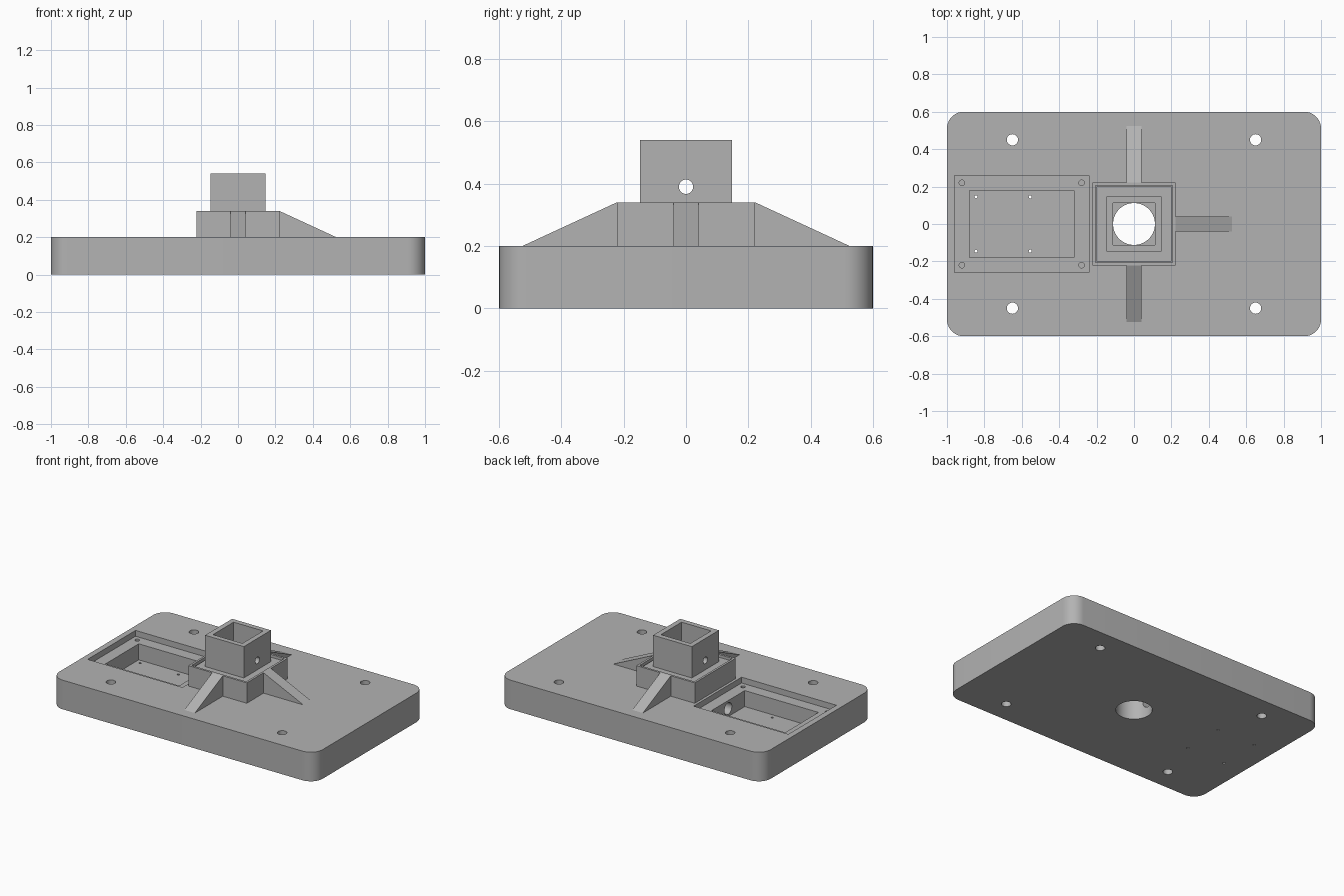
import bpy, bmesh, math
from mathutils import Matrix

cube = bpy.data.objects.get("Cube")
if cube:
    bpy.data.objects.remove(cube, do_unlink=True)

grey = bpy.data.materials.new("light_grey")
grey.use_nodes = True
colour = (0.45, 0.45, 0.45, 1)
grey.diffuse_color = colour
grey.node_tree.nodes["Principled BSDF"].inputs["Base Color"].default_value = colour


def finish(name, bm):
    bmesh.ops.recalc_face_normals(bm, faces=bm.faces)
    mesh = bpy.data.meshes.new(name)
    bm.to_mesh(mesh)
    bm.free()
    mesh.materials.append(grey)
    obj = bpy.data.objects.new(name, mesh)
    bpy.context.collection.objects.link(obj)
    return obj


def box(name, x0, x1, y0, y1, z0, z1, radius=0):
    bm = bmesh.new()
    bmesh.ops.create_cube(bm, size=1)
    bmesh.ops.scale(bm, verts=bm.verts, vec=(x1 - x0, y1 - y0, z1 - z0))
    bmesh.ops.translate(bm, verts=bm.verts,
                        vec=((x0 + x1) / 2, (y0 + y1) / 2, (z0 + z1) / 2))
    if radius:
        upright = [e for e in bm.edges
                   if abs(e.verts[0].co.z - e.verts[1].co.z) > 0.01]
        bmesh.ops.bevel(bm, geom=upright, offset=radius, segments=10,
                        profile=0.5, affect='EDGES')
    return finish(name, bm)


def square(name, half, z0, z1):
    return box(name, -half, half, -half, half, z0, z1)


def rod(name, radius, length, centre, along_x=False, sides=32):
    bm = bmesh.new()
    turn = Matrix.Rotation(math.pi / 2 if along_x else 0, 4, 'Y')
    bmesh.ops.create_cone(bm, cap_ends=True, segments=sides, radius1=radius,
                          radius2=radius, depth=length,
                          matrix=Matrix.Translation(centre) @ turn)
    return finish(name, bm)


def activate(obj):
    bpy.ops.object.select_all(action='DESELECT')
    obj.select_set(True)
    bpy.context.view_layer.objects.active = obj


def cut(obj, *cutters):
    activate(obj)
    for cutter in cutters:
        mod = obj.modifiers.new("cut", 'BOOLEAN')
        mod.operation = 'DIFFERENCE'
        mod.solver = 'EXACT'
        mod.object = cutter
        bpy.ops.object.modifier_apply(modifier=mod.name)
        bpy.data.objects.remove(cutter, do_unlink=True)


# Base slab with a stepped pocket, centre bore and cable channel
base = box("base", -1, 1, -0.6, 0.6, 0, 0.2, radius=0.09)
cut(base,
    box("lid_recess", -0.96, -0.24, -0.26, 0.26, 0.16, 0.3),
    box("pocket", -0.88, -0.32, -0.18, 0.18, 0.05, 0.3),
    rod("bore", 0.112, 1, (0, 0, 0), sides=64),
    rod("cable_channel", 0.04, 0.35, (-0.225, 0, 0.105), along_x=True))
for side in (-1, 1):
    for x in (-0.65, 0.65):
        cut(base, rod("mount_hole", 0.03, 1, (x, side * 0.45, 0)))
    for x in (-0.92, -0.28):
        cut(base, rod("lid_screw_hole", 0.015, 0.2, (x, side * 0.22, 0.17), sides=20))
    for x in (-0.845, -0.555):
        cut(base, rod("board_screw_hole", 0.008, 1, (x, side * 0.145, 0), sides=16))

# Square socket wall around the post
socket = square("socket", 0.222, 0.2, 0.34)
cut(socket, square("socket_hollow", 0.207, 0.1, 0.5))

# Hollow post on its flange, with a cross pin hole
flange = square("post_flange", 0.2, 0.2, 0.325)
post = square("post", 0.147, 0.325, 0.54)
cut(flange, square("flange_hollow", 0.112, 0.1, 0.6))
cut(post, square("post_hollow", 0.112, 0.1, 0.6),
    rod("pin_hole", 0.023, 1, (0, 0, 0.39), along_x=True))

# Sloping ribs on three sides of the socket
for name, angle in (("left_rib", 0), ("back_rib", 90), ("front_rib", -90)):
    bm = bmesh.new()
    profile = [(0.222, 0.2), (0.525, 0.2), (0.222, 0.34)]
    face = bm.faces.new([bm.verts.new((x, -0.04, z)) for x, z in profile])
    extruded = bmesh.ops.extrude_face_region(bm, geom=[face])["geom"]
    bmesh.ops.translate(bm, vec=(0, 0.08, 0),
                        verts=[v for v in extruded if isinstance(v, bmesh.types.BMVert)])
    bmesh.ops.rotate(bm, verts=bm.verts,
                     matrix=Matrix.Rotation(math.radians(angle), 3, 'Z'))
    finish(name, bm)

# Smooth the round surfaces, keep the edges sharp
for obj in (base, post):
    activate(obj)
    bpy.ops.object.shade_smooth_by_angle(angle=math.radians(30))
